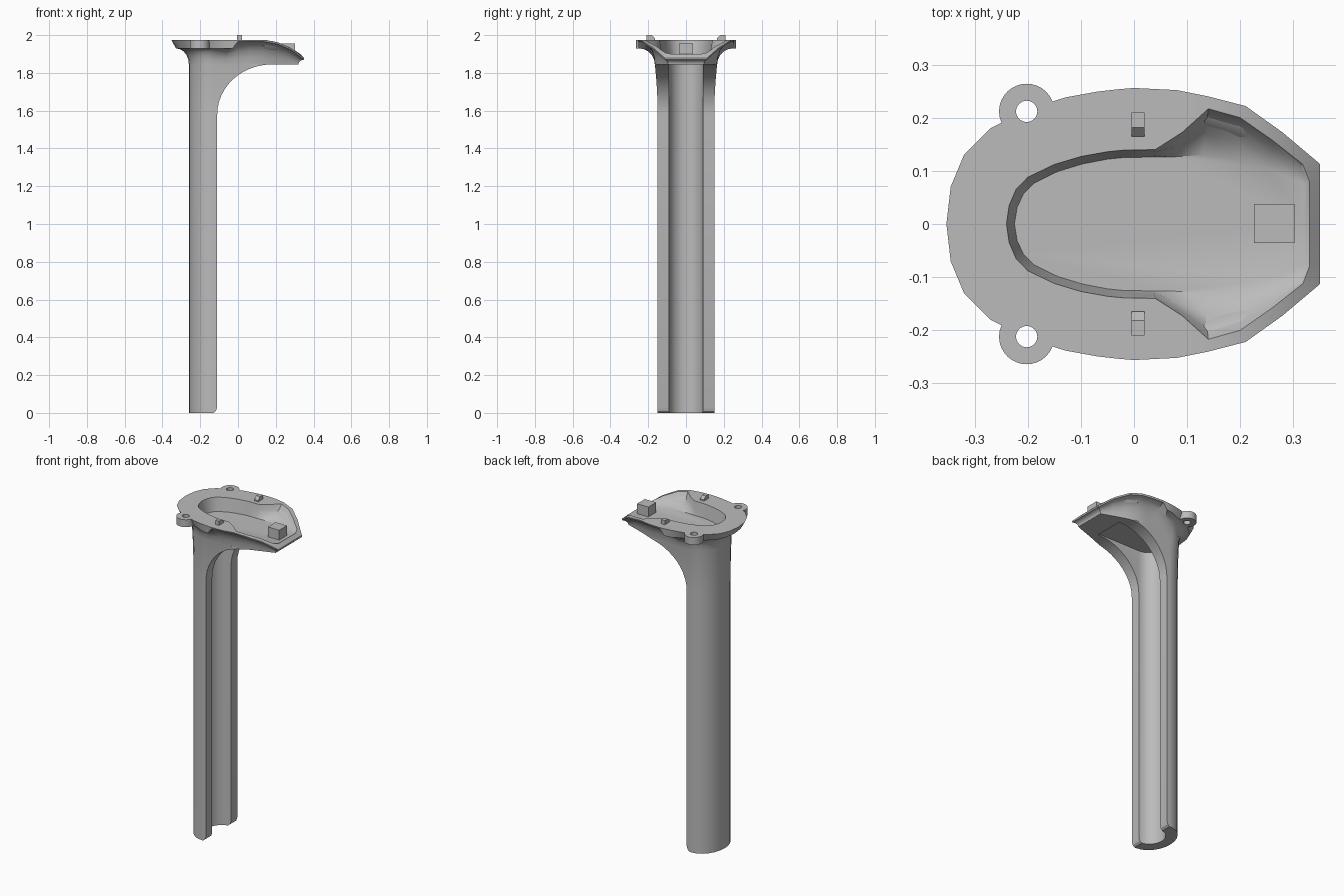
import bpy, bmesh, math

if "Cube" in bpy.data.objects:
    bpy.data.objects.remove(bpy.data.objects["Cube"])

grey = bpy.data.materials.new("plain grey")
grey.diffuse_color = (0.5, 0.5, 0.5, 1)
grey.use_nodes = True
grey.node_tree.nodes["Principled BSDF"].inputs["Base Color"].default_value = grey.diffuse_color


def build(name, rings, smooth=True):
    """Skin a stack of closed rings with equal point counts into a solid."""
    bm = bmesh.new()
    loops = [[bm.verts.new(p) for p in r] for r in rings]
    n = len(loops[0])
    for a, b in zip(loops, loops[1:]):
        for i in range(n):
            j = (i + 1) % n
            bm.faces.new((a[i], a[j], b[j], b[i]))
    bm.faces.new(loops[0][::-1])
    bm.faces.new(loops[-1])
    bmesh.ops.recalc_face_normals(bm, faces=bm.faces)
    me = bpy.data.meshes.new(name)
    bm.to_mesh(me)
    bm.free()
    me.materials.append(grey)
    ob = bpy.data.objects.new(name, me)
    bpy.context.collection.objects.link(ob)
    return ob


def boolean(ob, other, op):
    """Apply a boolean and discard the helper."""
    m = ob.modifiers.new(op, 'BOOLEAN')
    m.object, m.operation, m.solver = other, op, 'EXACT'
    bpy.context.view_layer.objects.active = ob
    bpy.ops.object.modifier_apply(modifier=m.name)
    bpy.data.objects.remove(other)


def mirror_ring(half):
    """Half ring from back centre to front centre, completed across y = 0."""
    return half + [(x, -y, z) for x, y, z in half[-2:0:-1]]


def prism(name, outline, z0, z1):
    return build(name, [[(x, y, z) for x, y in outline] for z in (z0, z1)])


def circle(cx, cy, r, n=32):
    return [(cx + r * math.cos(2 * math.pi * i / n), cy + r * math.sin(2 * math.pi * i / n))
            for i in range(n)]


def rim_z(x):
    """Height of the rim: level, then drooping towards the spout tip."""
    pts = [(-1, 1.975), (.15, 1.975), (.22, 1.96), (.28, 1.932), (.33, 1.9), (.36, 1.87)]
    for (a, za), (b, zb) in zip(pts, pts[1:]):
        if x <= b:
            return za + (zb - za) * (x - a) / (b - a)


def lerp(p, q, h, v):
    return (p[0] + (q[0] - p[0]) * h, p[1] + (q[1] - p[1]) * h, p[2] + (q[2] - p[2]) * v)


def column_half(xf, z, w):
    """Round back, straight sides, flat front at x = xf."""
    half = []
    for i in range(7):
        a = math.pi / 2 * i / 6
        half.append((-.14 - .12 * math.cos(a), w * math.sin(a), z))
    for i in range(1, 8):
        x = -.14 + (xf + .14) * i / 7
        half.append((x, w - max(0, x - .12) * .35, z))
    return half + [(xf, .08, z), (xf, 0, z)]


# Outlines of the flange edge, the bowl edge and the bowl floor
outer = [(-.353, 0), (-.345, .07), (-.32, .13), (-.27, .18), (-.2, .215), (-.13, .238),
         (-.07, .249), (-.03, .2535), (0, .256), (.08, .252), (.14, .24), (.21, .222),
         (.28, .172), (.35, .113), (.35, .08), (.35, 0)]
inner = [(-.24, 0), (-.235, .035), (-.222, .065), (-.2, .088), (-.15, .112), (-.1, .127),
         (-.05, .136), (-.02, .139), (.04, .14), (.09, .172), (.14, .217), (.2, .2),
         (.26, .158), (.318, .112), (.33, .08), (.33, 0)]
floor = [(-.225, 0), (-.22, .031), (-.208, .057), (-.188, .077), (-.143, .099), (-.097, .113),
         (-.05, .122), (-.02, .125), (.036, .126), (.07, .126), (.13, .13), (.2, .118),
         (.25, .104), (.3, .09), (.322, .075), (.322, 0)]

# Body: column, curved neck, flared spout and bowl in one skin
halves = [column_half(-.13, 0, .15), column_half(-.117, .01, .15), column_half(-.11, .03, .15)]
for i in range(13):
    a = math.pi / 2 * i / 12
    halves.append(column_half(.18 - .29 * math.cos(a), 1.58 + .265 * math.sin(a),
                              .15 + .015 * math.sin(a) ** 2))
base = column_half(.32, 1.845, .165)
under = []
for i, (x, y) in enumerate(outer):
    k = .93 if x < -.1 else .985
    under.append((x * k if x < 0 else x, y * k, rim_z(x) - (.045 if i < 8 else .01)))
for i in range(6):
    a = math.pi / 2 * i / 5
    halves.append([lerp(p, q, 1 - math.cos(a), math.sin(a)) for p, q in zip(base, under)])
top = [(x, y, rim_z(x)) for x, y in outer]
edge = [(x, y, rim_z(x)) for x, y in inner]
bed = [(x, y, 1.895) for x, y in floor]
halves += [top, edge]
for h, v in ((.22, .4), (.55, .75)):
    halves.append([lerp(p, q, h if 8 < i < 14 else v, v)
                   for i, (p, q) in enumerate(zip(edge, bed))])
halves.append(bed)
body = build("handle_body", [mirror_ring(h) for h in halves])

# Screw ears with through holes
for s in (1, -1):
    boolean(body, prism("ear", circle(-.202, s * .212, .052), 1.93, 1.975), 'UNION')
    boolean(body, prism("hole_cutter", circle(-.202, s * .212, .02), 1.8, 2.1), 'DIFFERENCE')

# Open channel along the column
arc = [(-.11 - .09 * math.cos(a), .09 * math.sin(a))
       for a in (math.pi * (i / 16 - .5) for i in range(17))]
boolean(body, prism("channel_cutter", arc + [(.18, .09), (.18, -.09)], -.1, 1.85), 'DIFFERENCE')
body.data.shade_smooth()
body.data.set_sharp_from_angle(angle=math.radians(28))

# Locating tabs on the flange, bevelled towards the bowl
for s, side in ((1, "back"), (-1, "front")):
    prof = [(.165, 1.965), (.21, 1.965), (.21, 2.0), (.182, 2.0), (.165, 1.983)]
    build(side + "_tab", [[(x, s * y, z) for y, z in prof] for x in (-.005, .02)])

# Small block on the spout floor
prism("spout_block", [(.226, -.036), (.302, -.036), (.302, .038), (.226, .038)], 1.89, 1.955)
